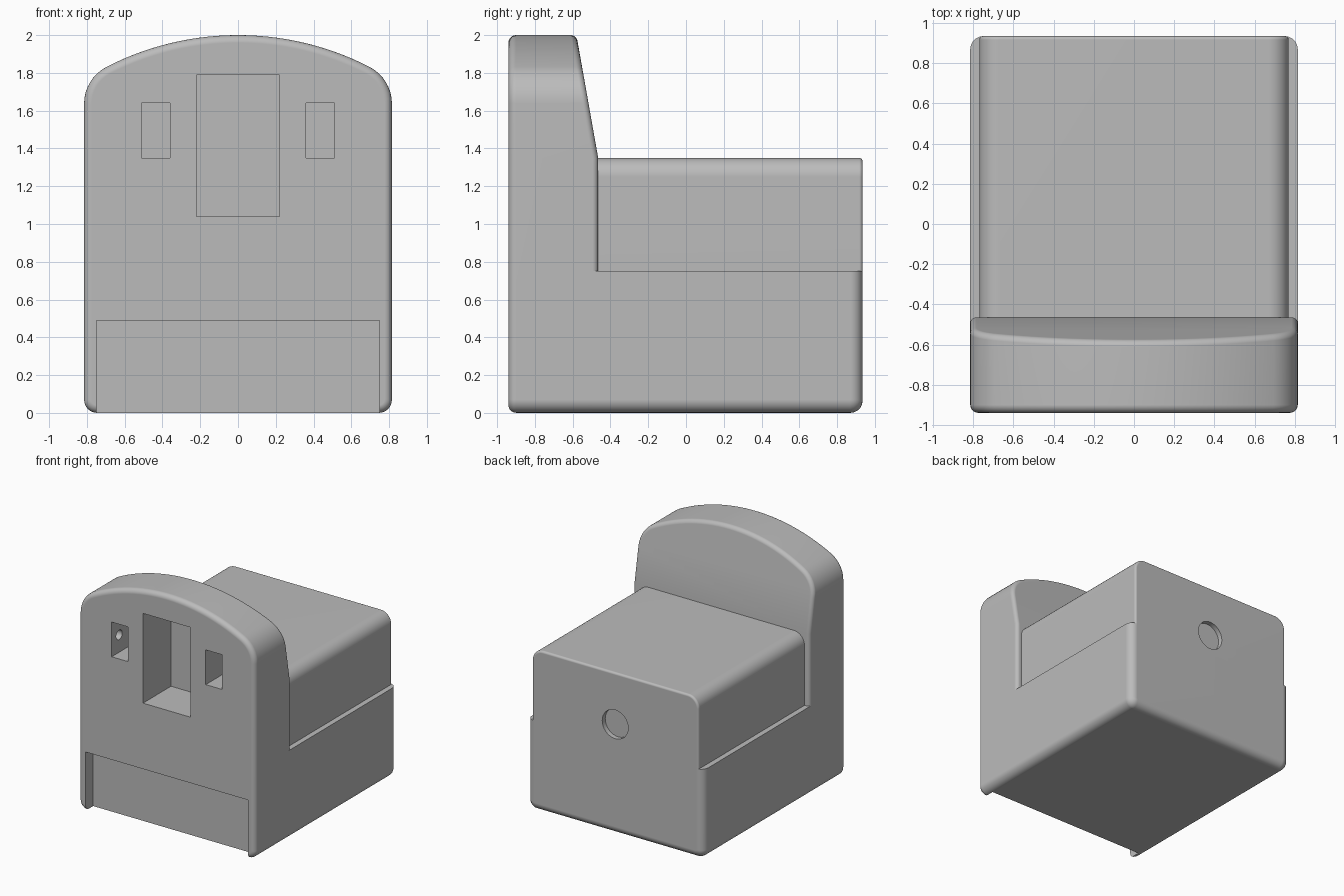
import bpy, bmesh
from math import sin, cos, pi, atan2, sqrt
from mathutils import Matrix

cube = bpy.data.objects.get("Cube")
if cube:
    bpy.data.objects.remove(cube, do_unlink=True)

grey = bpy.data.materials.new("plain_grey")
grey.use_nodes = True
grey.diffuse_color = (0.5, 0.5, 0.5, 1)
grey.node_tree.nodes["Principled BSDF"].inputs["Base Color"].default_value = (0.5, 0.5, 0.5, 1)

HALF_W, FRONT, BACK = 0.815, -0.94, 0.935
PANEL_BACK, DECK, LOFT, TOP = -0.465, 0.75, 1.35, 2.0


def arc(cx, cz, r, a0, a1, n):
    return [(cx + r * cos(a0 + (a1 - a0) * i / n), cz + r * sin(a0 + (a1 - a0) * i / n))
            for i in range(n + 1)]


def mirrored(right):
    """Close a right-hand outline with its mirror image."""
    return right + [(-x, z) for x, z in reversed(right) if x > 1e-5]


def prism(outline, y0, y1):
    """Extrude an x-z outline along y."""
    bm = bmesh.new()
    face = bm.faces.new([bm.verts.new((x, y0, z)) for x, z in outline])
    ext = bmesh.ops.extrude_face_region(bm, geom=[face])
    for v in ext["geom"]:
        if isinstance(v, bmesh.types.BMVert):
            v.co.y = y1
    bmesh.ops.recalc_face_normals(bm, faces=bm.faces)
    return bm


def round_rim(bm, rule, radius):
    """Fillet the sharp rim edges of an end cap, where the rule holds."""
    rim = [e for e in bm.edges
           if abs(e.verts[0].co.y - e.verts[1].co.y) < 0.3
           and e.calc_face_angle(0) > 0.9
           and rule((e.verts[0].co + e.verts[1].co) / 2)]
    bmesh.ops.bevel(bm, geom=rim, offset=radius, segments=5, profile=0.5,
                    affect="EDGES", clamp_overlap=True)


def make(name, bm):
    mesh = bpy.data.meshes.new(name)
    bm.to_mesh(mesh)
    bm.free()
    ob = bpy.data.objects.new(name, mesh)
    bpy.context.collection.objects.link(ob)
    mesh.materials.append(grey)
    return ob


def box(x0, x1, y0, y1, z0, z1):
    return prism([(x0, z0), (x1, z0), (x1, z1), (x0, z1)], y0, y1)


def cylinder(centre, radius, depth, axis):
    bm = bmesh.new()
    turn = Matrix.Rotation(pi / 2, 4, axis)
    bmesh.ops.create_cone(bm, cap_ends=True, segments=32, radius1=radius, radius2=radius,
                          depth=depth, matrix=Matrix.Translation(centre) @ turn)
    return bm


def cut(ob, bm):
    cutter = make("cutter", bm)
    cutter.hide_render = True
    mod = ob.modifiers.new("cut", "BOOLEAN")
    mod.operation, mod.solver, mod.object = "DIFFERENCE", "EXACT", cutter
    bpy.context.view_layer.objects.active = ob
    bpy.ops.object.modifier_apply(modifier=mod.name)
    bpy.data.objects.remove(cutter, do_unlink=True)


def finish(ob):
    bpy.ops.object.select_all(action="DESELECT")
    ob.select_set(True)
    bpy.context.view_layer.objects.active = ob
    bpy.ops.object.shade_smooth_by_angle(angle=pi / 6)
    mod = ob.modifiers.new("even_shading", "WEIGHTED_NORMAL")
    mod.keep_sharp = True


# Front panel: arched outline with rounded shoulders and a leaning back
R, r = 1.525, 0.22
cx = HALF_W - r
rise = sqrt((R - r) ** 2 - cx ** 2)
shoulder = atan2(rise, cx)
foot = arc(HALF_W - 0.07, 0.07, 0.07, -pi / 2, 0, 6)
outline = mirrored(foot + arc(cx, TOP - R + rise, r, 0, shoulder, 8)
                   + arc(0, TOP - R, R, shoulder, pi / 2, 14)[1:])
bm = prism(outline, FRONT, PANEL_BACK)
bmesh.ops.bisect_plane(bm, geom=bm.verts[:] + bm.edges[:] + bm.faces[:],
                       plane_co=(0, 0, LOFT), plane_no=(0, 0, 1))
for v in bm.verts:
    if v.co.y > -0.7 and v.co.z > LOFT:
        v.co.y -= (v.co.z - LOFT) * 0.115 / (TOP - LOFT)
round_rim(bm, lambda c: c.y < -0.9, 0.04)
round_rim(bm, lambda c: c.y > -0.7, 0.03)
panel = make("front_panel", bm)

# Panel recesses: middle pocket, low slot, two side pockets with peg holes
cut(panel, box(-0.22, 0.22, -1.1, -0.57, 1.04, 1.79))
cut(panel, box(-0.75, 0.75, -1.1, -0.84, -0.1, 0.49))
for s in (-1, 1):
    a, b = sorted((s * 0.36, s * 0.51))
    cut(panel, box(a, b, -1.1, -0.69, 1.35, 1.64))
    cut(panel, cylinder((s * 0.53, -0.84, 1.495), 0.04, 0.2, "Y"))

# Lower body with rounded bottom and rear corners
bm = prism(mirrored(foot + [(HALF_W, DECK)]), -0.8, BACK)
round_rim(bm, lambda c: c.y > 0.9 and c.z < DECK - 0.01, 0.065)
base = make("lower_body", bm)

# Upper housing, slightly narrower than the body
bm = prism(mirrored([(0.77, DECK - 0.01)] + arc(0.67, LOFT - 0.1, 0.1, 0, pi / 2, 8)),
           -0.5, BACK)
round_rim(bm, lambda c: c.y > 0.9 and c.z > DECK, 0.018)
housing = make("upper_housing", bm)

# Round shallow socket on the rear
cut(housing, cylinder((0, BACK, 0.92), 0.12, 0.08, "X"))

for ob in (panel, base, housing):
    finish(ob)
